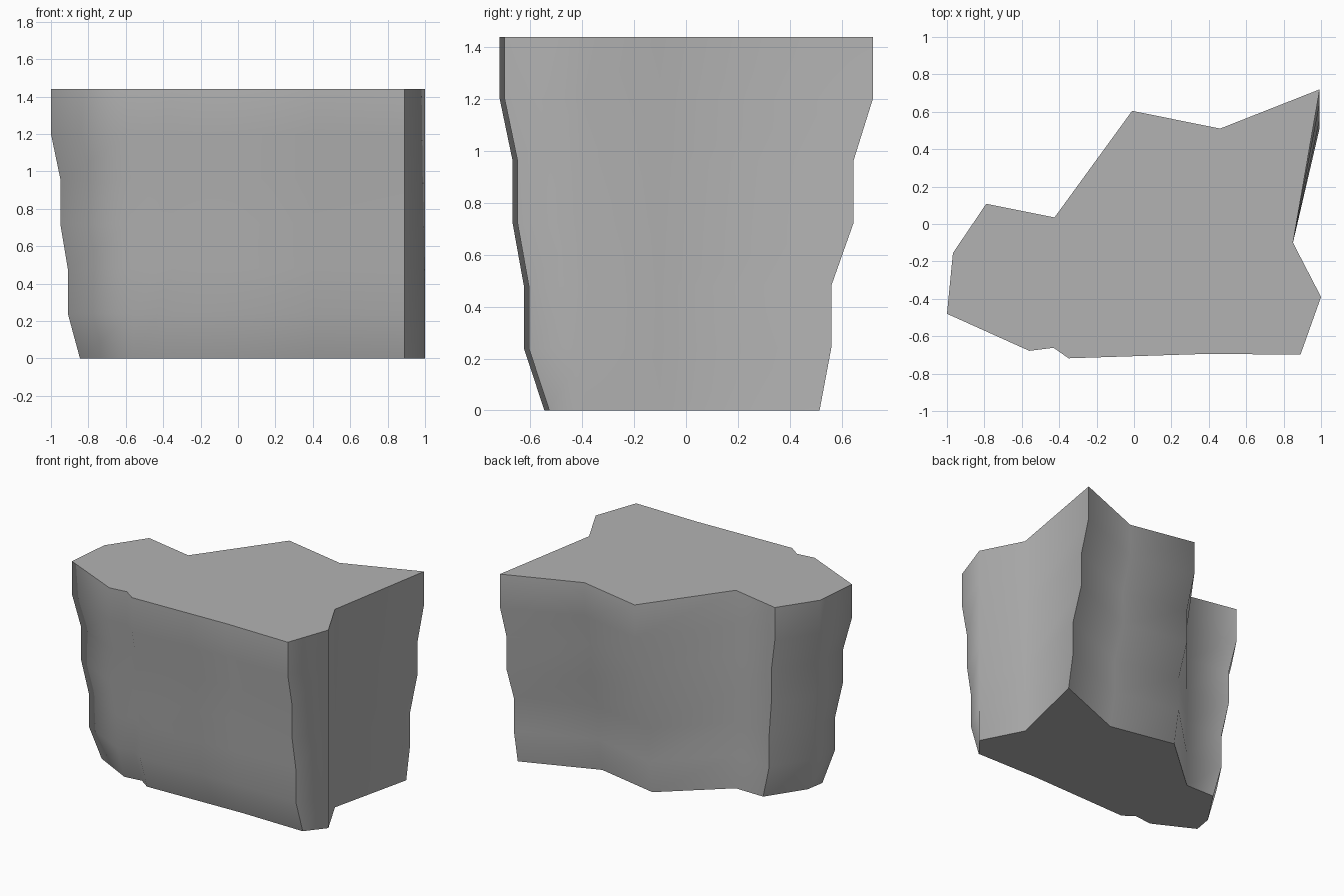
import bpy, bmesh

if "Cube" in bpy.data.objects:
    bpy.data.objects.remove(bpy.data.objects["Cube"])

# Heights of the rings, and how far each side steps inward at each ring
LEVELS = [0, 0.24, 0.48, 0.72, 0.96, 1.2, 1.44]
PROFILES = {
    "front": [0.172, 0.093, 0.093, 0.05, 0.05, 0, 0],
    "back": [0.205, 0.16, 0.16, 0.075, 0.075, 0, 0],
    "left": [0.155, 0.09, 0.09, 0.05, 0.05, 0, 0],
}

# Top outline, counter-clockwise: x, y, share of left / front / back step, hard corner
OUTLINE = [
    (-1.0, -0.48, 1, 0.7, 0, False),
    (-0.56, -0.678, 0, 1, 0, False),
    (-0.43, -0.662, 0, 1, 0, False),
    (-0.35, -0.718, 0, 1, 0, False),
    (0.40, -0.694, 0, 1, 0, False),
    (0.89, -0.699, 0, 1, 0, True),
    (1.0, -0.39, 0, 0, 0, False),
    (0.85, -0.10, 0, 0, 0, False),
    (0.993, 0.72, 0, 0, 1, True),
    (0.46, 0.51, 0, 0, 1, False),
    (-0.01, 0.605, 0, 0, 1, False),
    (-0.425, 0.035, 0, 0, 0, False),
    (-0.79, 0.108, 0.92, 0, 0.34, True),
    (-0.968, -0.155, 0.94, 0, 0.34, False),
]

bm = bmesh.new()

# Stacked rings that narrow in steps toward the bottom
rings = []
for i, z in enumerate(LEVELS):
    left, front, back = (PROFILES[k][i] for k in ("left", "front", "back"))
    rings.append([bm.verts.new((x + a * left, y + f * front - b * back, z))
                  for x, y, a, f, b, _ in OUTLINE])

# Rock walls, smooth inside each side and hard at the corners
n = len(OUTLINE)
for low, high in zip(rings, rings[1:]):
    for j in range(n):
        k = (j + 1) % n
        bm.faces.new((low[j], low[k], high[k], high[j])).smooth = True
    for j in range(n):
        if OUTLINE[j][5]:
            bm.edges.get((low[j], high[j])).smooth = False

# Flat top and bottom with hard rims
caps = [bm.faces.new(rings[-1]), bm.faces.new(rings[0][::-1])]
for cap in caps:
    for edge in cap.edges:
        edge.smooth = False

bm.normal_update()
mesh = bpy.data.meshes.new("cliff_block")
bm.to_mesh(mesh)
bm.free()
cliff = bpy.data.objects.new("cliff_block", mesh)
bpy.context.collection.objects.link(cliff)

# Dark grey stone
stone = bpy.data.materials.new("stone")
stone.diffuse_color = (0.45, 0.45, 0.45, 1)
stone.use_nodes = True
stone.node_tree.nodes["Principled BSDF"].inputs["Base Color"].default_value = stone.diffuse_color
mesh.materials.append(stone)
